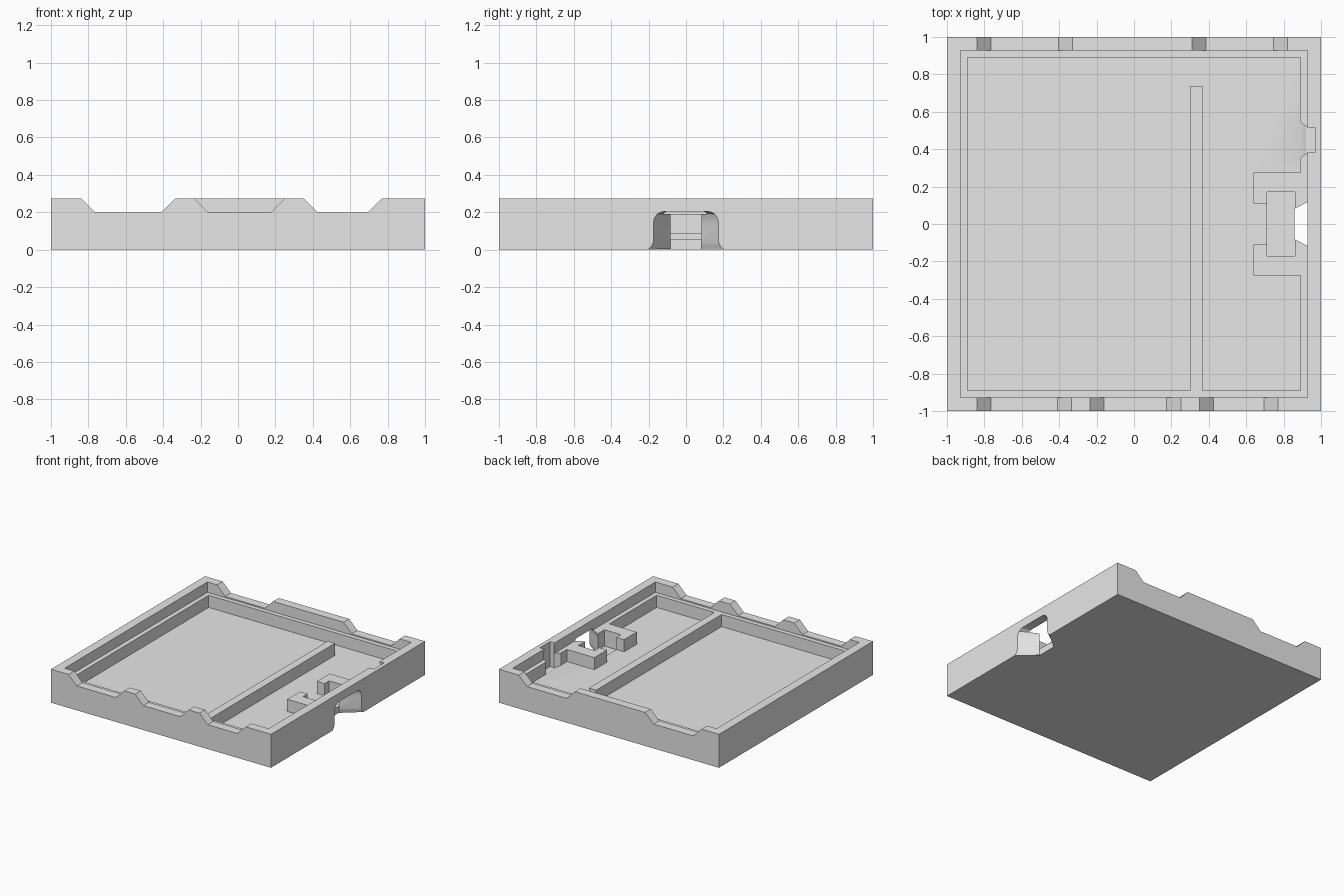
import bpy, bmesh
from mathutils import Vector

cube = bpy.data.objects.get("Cube")
if cube:
    bpy.data.objects.remove(cube, do_unlink=True)

WALL, LEDGE = 0.927, 0.89          # inner half widths
TOP, NOTCH, SHELF, FLOOR = 0.275, 0.2, 0.19, 0.09

grey = bpy.data.materials.new("light_grey")
grey.use_nodes = True
grey.diffuse_color = (0.8, 0.8, 0.8, 1)
grey.node_tree.nodes["Principled BSDF"].inputs["Base Color"].default_value = (0.8, 0.8, 0.8, 1)


def loft(name, rings):
    """Closed solid through rings of equal point count."""
    bm = bmesh.new()
    loops = [[bm.verts.new(p) for p in ring] for ring in rings]
    n = len(loops[0])
    for a, b in zip(loops, loops[1:]):
        for i in range(n):
            j = (i + 1) % n
            bm.faces.new((a[i], a[j], b[j], b[i]))
    bm.faces.new(loops[0][::-1])
    bm.faces.new(loops[-1])
    bmesh.ops.recalc_face_normals(bm, faces=bm.faces)
    mesh = bpy.data.meshes.new(name)
    bm.to_mesh(mesh)
    bm.free()
    mesh.materials.append(grey)
    ob = bpy.data.objects.new(name, mesh)
    bpy.context.collection.objects.link(ob)
    return ob


def box(name, x0, x1, y0, y1, z0, z1):
    corners = [(x0, y0), (x1, y0), (x1, y1), (x0, y1)]
    return loft(name, [[(x, y, z) for x, y in corners] for z in (z0, z1)])


def combine(target, tool, operation):
    mod = target.modifiers.new("combine", 'BOOLEAN')
    mod.operation, mod.solver, mod.object = operation, 'EXACT', tool
    bpy.context.view_layer.objects.active = target
    bpy.ops.object.modifier_apply(modifier=mod.name)
    bpy.data.objects.remove(tool, do_unlink=True)


# Tray with an outer wall, an inner ledge and a floor
tray = box("tray", -1, 1, -1, 1, 0, TOP)
combine(tray, box("upper_cavity", -WALL, WALL, -WALL, WALL, SHELF, 0.4), 'DIFFERENCE')
combine(tray, box("lower_cavity", -LEDGE, LEDGE, -LEDGE, LEDGE, FLOOR, 0.3), 'DIFFERENCE')

# Divider rib and the connector holder
combine(tray, box("divider_rib", 0.3, 0.365, -0.91, 0.738, 0.05, SHELF), 'UNION')
for side in (-1, 1):
    y0, y1 = sorted((side * 0.11, side * 0.275))
    combine(tray, box("holder_block", 0.64, 0.95, y0, y1, 0.05, SHELF), 'UNION')
combine(tray, box("holder_front", 0.86, 0.95, -0.2, 0.2, 0.05, SHELF), 'UNION')
combine(tray, box("connector_pocket", 0.71, 0.86, -0.17, 0.17, 0.055, 0.25), 'DIFFERENCE')

# Flared plug opening, narrow inside and wide with rounded corners outside
outer = [(0.21, -0.01), (0.2, 0.004), (0.184, 0.018), (0.175, 0.04), (0.175, 0.14),
         (0.17, 0.168), (0.155, 0.19), (0.135, 0.201), (0.11, 0.205)]
inner = [(0.082, z) for y, z in outer]


def section(x, half):
    return [(x, y, z) for y, z in half] + [(x, -y, z) for y, z in reversed(half)]


combine(tray, loft("plug_opening", [section(0.859, inner), section(1, outer),
                                    section(1.03, outer)]), 'DIFFERENCE')

# Small recess in the side wall with a tapered mouth and sloping floor
combine(tray, box("wall_recess", 0.92, 0.967, 0.383, 0.515, 0.07, 0.4), 'DIFFERENCE')
mouth = [(0.885, 0.35, FLOOR), (0.885, 0.548, FLOOR), (0.93, 0.515, 0.07), (0.93, 0.383, 0.07)]
combine(tray, loft("recess_mouth", [mouth, [(x, y, 0.26) for x, y, z in mouth]]), 'DIFFERENCE')

# Sloped notches along the front and back walls
front = [(-0.84, -0.335), (-0.235, 0.25), (0.35, 0.77)]
back = [(-0.84, -0.33), (0.31, 0.82)]
for side, notches in ((-1, front), (1, back)):
    for left, right in notches:
        s = TOP - NOTCH
        shape = [(left - s, TOP + s), (left + s, NOTCH), (right - s, NOTCH), (right + s, TOP + s)]
        rings = [[(x, side * y, z) for x, z in shape] for y in (0.9, 1.05)]
        combine(tray, loft("wall_notch", rings), 'DIFFERENCE')

# Shading keeps the edges crisp and the plug opening smooth
bpy.ops.object.select_all(action='DESELECT')
tray.select_set(True)
bpy.context.view_layer.objects.active = tray
bpy.ops.object.shade_smooth_by_angle(angle=0.5)
